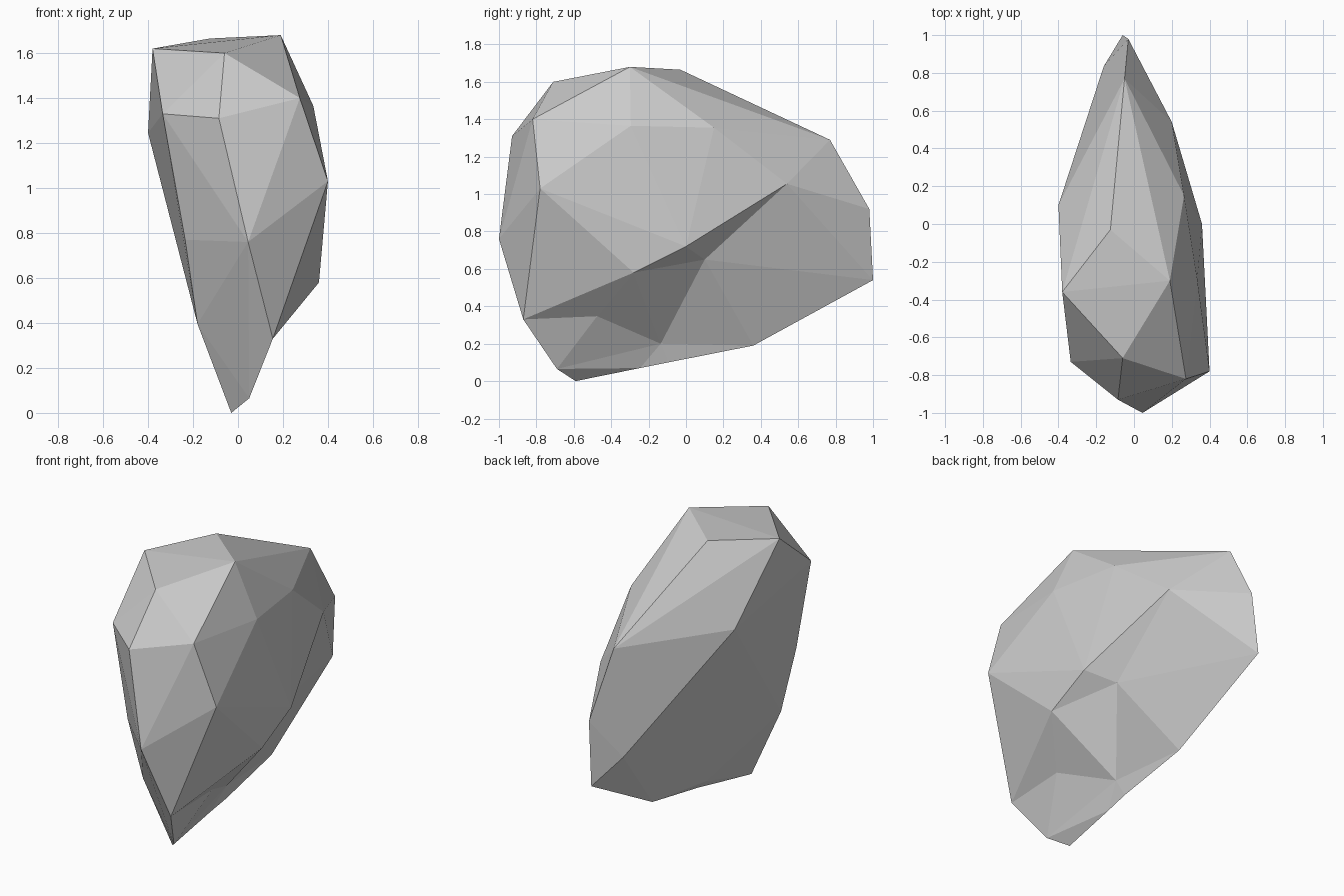
import bpy
import bmesh
from mathutils import Vector

default_cube = bpy.data.objects.get("Cube")
if default_cube:
    bpy.data.objects.remove(default_cube, do_unlink=True)


def make_material(name, color):
    material = bpy.data.materials.new(name)
    material.use_nodes = True
    material.diffuse_color = color
    shader = material.node_tree.nodes["Principled BSDF"]
    shader.inputs["Base Color"].default_value = color
    shader.inputs["Roughness"].default_value = .9
    return material


# Corners of the boulder, grouped by the region they shape
crown = [(.19, -.3, 1.68), (-.125, -.03, 1.665), (-.06, -.71, 1.6), (-.38, -.36, 1.62)]
front_face = [(.275, -.82, 1.4), (-.085, -.93, 1.31), (-.335, -.73, 1.33),
              (.045, -1, .76), (-.235, -.73, .77), (.155, -.87, .33),
              (-.18, -.66, .395), (.05, -.69, .065), (-.03, -.59, 0)]
left_flank = [(.335, -.295, 1.365), (.265, .15, 1.355), (.4, -.78, 1.03),
              (.36, -.28, .58), (.36, 0, .72), (.2, .54, 1.055)]
right_flank = [(-.4, .1, 1.245), (-.16, .835, .68)]
back_end = [(-.05, .77, 1.29), (-.03, .98, .92), (-.06, 1, .54),
            (-.04, .51, .335), (-.025, .36, .19)]

# Corners that are pressed in afterwards: final position, outward offset
undercut = [((.206, .1, .65), (.1, .03, -.055)),
            ((.16, -.475, .347), (.054, 0, -.036))]
notch = [((-.02, -.245, .07), (0, 0, -.03)),
         ((-.04, -.14, .13), (0, 0, -.075)),
         ((-.013, -.095, .1), (0, 0, -.035)),
         ((.017, -.135, .2), (.068, 0, -.05))]


def build_boulder(name, corners, pressed, material):
    """Wrap a faceted shell around the corners, then press the dents in."""
    bm = bmesh.new()
    for corner in corners:
        bm.verts.new(corner)
    dents = []
    for position, offset in pressed:
        final = Vector(position)
        dents.append((bm.verts.new(final + Vector(offset)), final))

    hull = bmesh.ops.convex_hull(bm, input=list(bm.verts), use_existing_faces=False)
    for vert, final in dents:
        if vert.link_faces:
            vert.co = final
    loose = [vert for vert in bm.verts if not vert.link_faces]
    bmesh.ops.delete(bm, geom=loose, context="VERTS")
    bmesh.ops.recalc_face_normals(bm, faces=list(bm.faces))

    mesh = bpy.data.meshes.new(name)
    bm.to_mesh(mesh)
    bm.free()
    mesh.materials.append(material)
    for polygon in mesh.polygons:
        polygon.use_smooth = False
    boulder = bpy.data.objects.new(name, mesh)
    bpy.context.scene.collection.objects.link(boulder)
    return boulder


stone_grey = make_material("stone grey", (.6, .6, .6, 1))
build_boulder("boulder", crown + front_face + left_flank + right_flank + back_end,
              undercut + notch, stone_grey)
